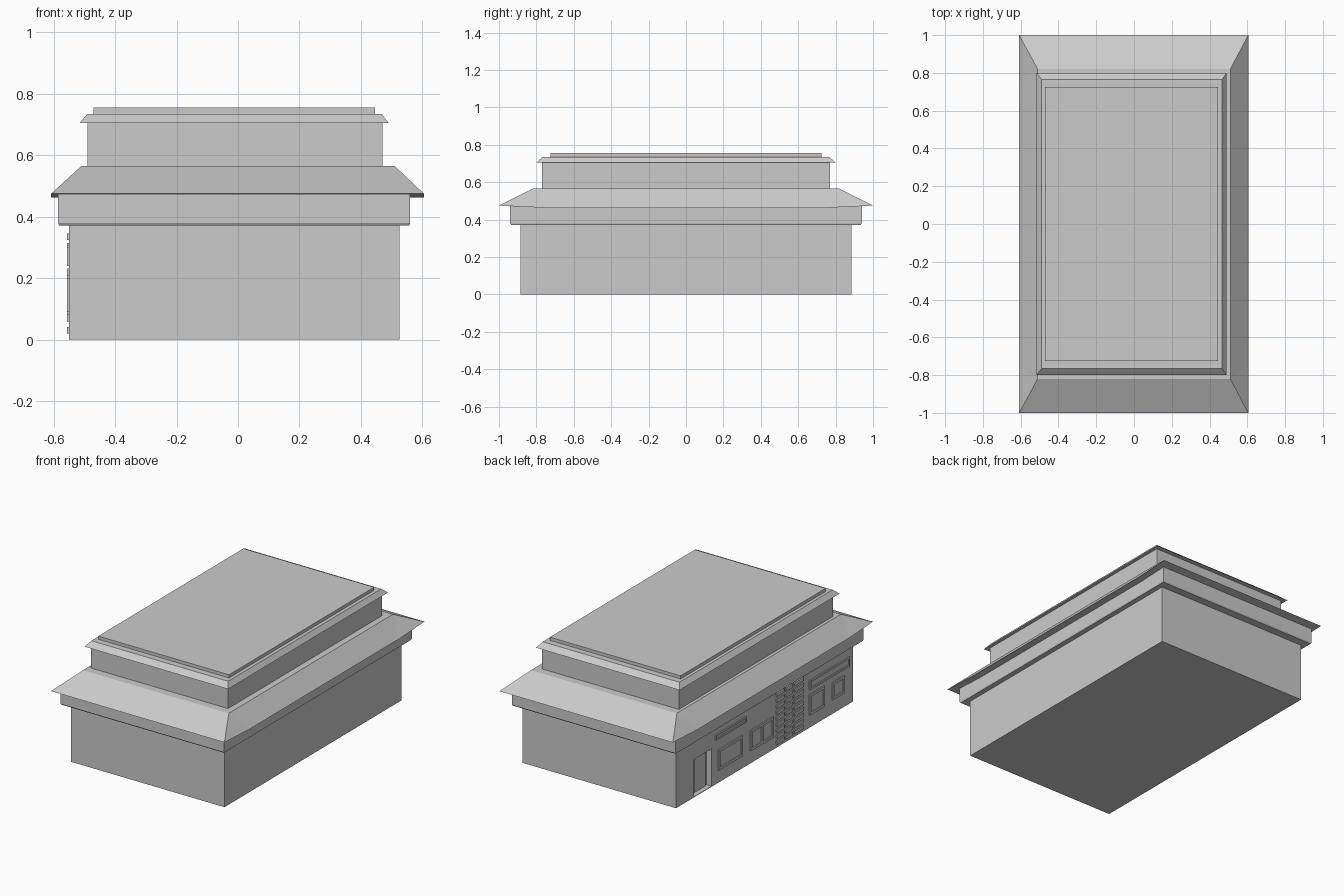
import bpy, bmesh

if "Cube" in bpy.data.objects:
    bpy.data.objects.remove(bpy.data.objects["Cube"])


def finish(name, bm):
    bmesh.ops.recalc_face_normals(bm, faces=bm.faces)
    me = bpy.data.meshes.new(name)
    bm.to_mesh(me)
    bm.free()
    ob = bpy.data.objects.new(name, me)
    bpy.context.collection.objects.link(ob)
    return ob


def tier(name, levels):
    """Closed rectangular loft; each level is (x min, x max, half y, z)."""
    bm = bmesh.new()
    rings = [[bm.verts.new(p) for p in ((a, -h, z), (b, -h, z), (b, h, z), (a, h, z))]
             for a, b, h, z in levels]
    for lo, hi in zip(rings, rings[1:]):
        for i in range(4):
            j = (i + 1) % 4
            bm.faces.new((lo[i], lo[j], hi[j], hi[i]))
    bm.faces.new(rings[0])
    bm.faces.new(rings[-1])
    return finish(name, bm)


def add_box(bm, x0, x1, y0, y1, z0, z1):
    verts = bmesh.ops.create_cube(bm, size=1)["verts"]
    for v in verts:
        v.co = ((x0 + x1) / 2 + v.co.x * (x1 - x0),
                (y0 + y1) / 2 + v.co.y * (y1 - y0),
                (z0 + z1) / 2 + v.co.z * (z1 - z0))


def boxes(name, items):
    bm = bmesh.new()
    for it in items:
        add_box(bm, *it)
    return finish(name, bm)


WALL = -0.55      # facade plane
OUT = -0.557      # front of the raised trim

# Lower storey with the entrance recess
walls = tier("lower_walls", [(WALL, 0.525, 0.885, 0), (WALL, 0.525, 0.885, 0.38)])
cutter = boxes("entrance_cutter", [(-0.6, -0.515, 0.53, 0.705, 0.004, 0.24)])
cutter.hide_render = True
cutter.hide_set(True)
mod = walls.modifiers.new("entrance", 'BOOLEAN')
mod.operation = 'DIFFERENCE'
mod.object = cutter
mod.solver = 'EXACT'

# Band under the eave
tier("frieze_band", [(-0.582, 0.557, 0.935, 0.372), (-0.585, 0.56, 0.94, 0.38),
                     (-0.585, 0.56, 0.94, 0.475)])

# Lower roof with gently sagging long eaves
bm = bmesh.new()
top = [(-0.51, -0.82), (0.51, -0.82), (0.51, 0.82), (-0.51, 0.82)]
t = [bm.verts.new((x, y, 0.565)) for x, y in top]
e = [bm.verts.new(p) for p in (
    (-0.608, -1, 0.475), (0.605, -1, 0.475),
    (0.605, -0.75, 0.463), (0.605, 0.75, 0.463),
    (0.605, 1, 0.475), (-0.608, 1, 0.475),
    (-0.608, 0.75, 0.463), (-0.608, -0.75, 0.463))]
for f in ((e[0], e[1], t[1], t[0]), (e[4], e[5], t[3], t[2]),
          (e[1], e[2], t[1]), (e[2], e[3], t[2], t[1]), (e[3], e[4], t[2]),
          (e[5], e[6], t[3]), (e[6], e[7], t[0], t[3]), (e[7], e[0], t[0]),
          (e[0], e[7], e[2], e[1]), (e[7], e[6], e[3], e[2]),
          (e[6], e[5], e[4], e[3]), t):
    bm.faces.new(f)
finish("lower_roof", bm)

# Upper storey and its roof
tier("upper_walls", [(-0.49, 0.47, 0.77, 0.56), (-0.49, 0.47, 0.77, 0.71)])
tier("upper_roof", [(-0.515, 0.49, 0.80, 0.705), (-0.49, 0.467, 0.765, 0.735)])
tier("roof_slab", [(-0.47, 0.445, 0.725, 0.73), (-0.47, 0.445, 0.725, 0.755)])


# Facade windows: frame, optional mullion, thin pane
def window(name, y0, y1, z0, z1, mullions=0, w=0.016):
    parts = [(OUT, WALL + .003, y0, y0 + w, z0, z1), (OUT, WALL + .003, y1 - w, y1, z0, z1),
             (OUT, WALL + .003, y0 + w, y1 - w, z0, z0 + w),
             (OUT, WALL + .003, y0 + w, y1 - w, z1 - w, z1),
             (WALL - .002, WALL + .003, y0 + w, y1 - w, z0 + w, z1 - w)]
    for i in range(mullions):
        y = y0 + (y1 - y0) * (i + 1) / (mullions + 1)
        parts.append((OUT, WALL + .003, y - w / 2, y + w / 2, z0 + w, z1 - w))
    boxes(name, parts)


window("window_wide", 0.225, 0.465, 0.08, 0.21)
window("window_double", -0.085, 0.145, 0.08, 0.21, mullions=1)
window("window_tall", -0.595, -0.445, 0.08, 0.21)
window("window_small", -0.795, -0.675, 0.09, 0.20)

# Entrance door leaf
boxes("entrance_door", [(-0.52, -0.51, 0.55, 0.66, 0.004, 0.22)])

# Blank panels above the windows
window("long_panel", -0.845, -0.445, 0.24, 0.30, w=0.012)
window("short_panel", 0.185, 0.495, 0.28, 0.315, w=0.01)

# Three columns of horizontal slats
slats = []
for y0, y1 in ((-0.19, -0.115), (-0.27, -0.205), (-0.385, -0.29)):
    for i in range(9):
        z = 0.02 + i * 0.038
        slats.append((OUT, WALL + .003, y0, y1, z, z + 0.022))
boxes("facade_slats", slats)
